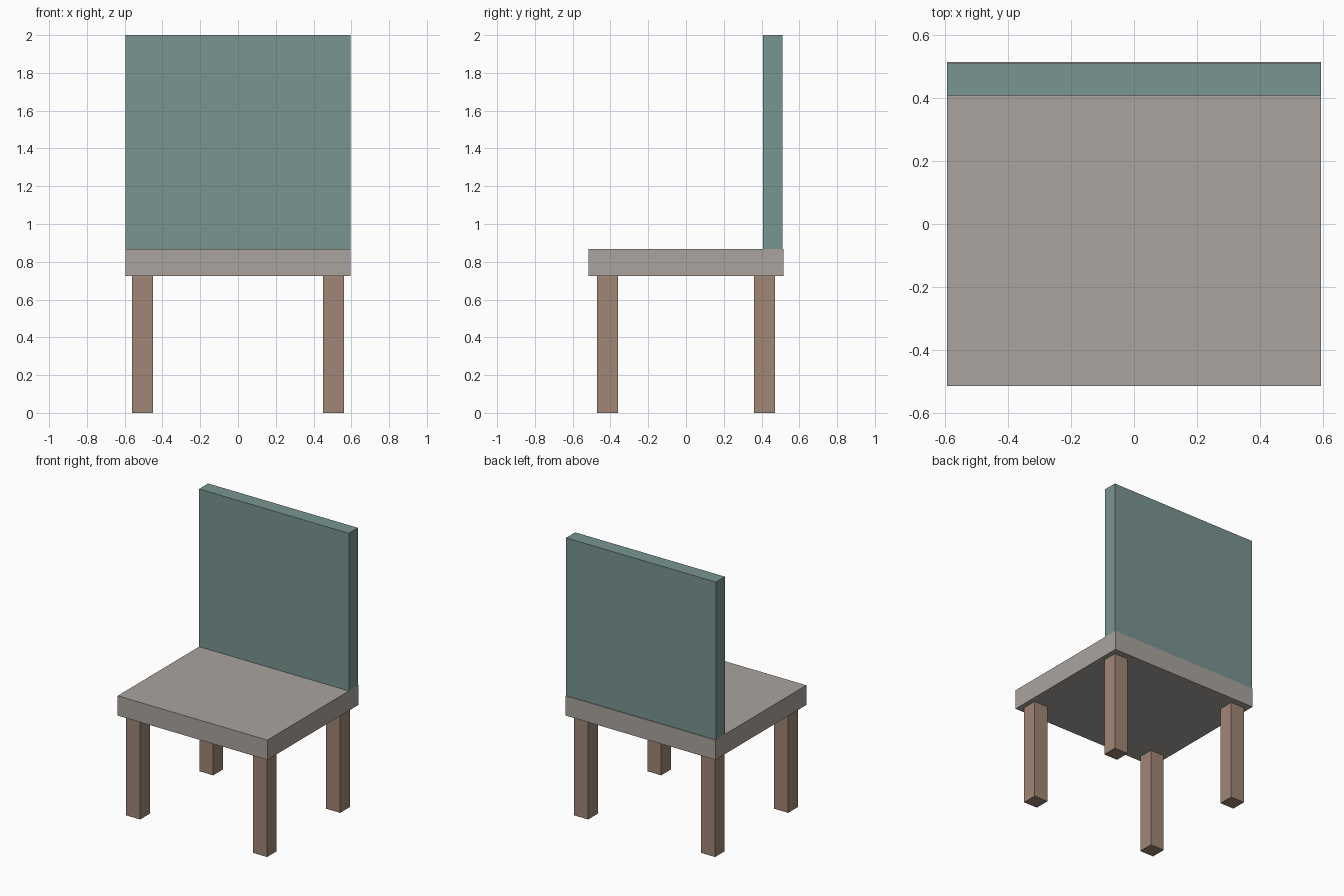
import bpy

if "Cube" in bpy.data.objects:
    bpy.data.objects.remove(bpy.data.objects["Cube"])


def material(name, color):
    mat = bpy.data.materials.new(name)
    mat.diffuse_color = color
    mat.use_nodes = True
    mat.node_tree.nodes["Principled BSDF"].inputs["Base Color"].default_value = mat.diffuse_color
    return mat


def box(name, x, y, z, mat):
    """Axis-aligned box from (min, max) ranges."""
    bpy.ops.mesh.primitive_cube_add(size=1, location=[sum(r) / 2 for r in (x, y, z)])
    ob = bpy.context.object
    ob.name = name
    ob.scale = [r[1] - r[0] for r in (x, y, z)]
    bpy.ops.object.transform_apply(location=False, rotation=False, scale=True)
    ob.data.materials.append(mat)
    return ob


wood = material("wood", (0.35, 0.24, 0.18, 1))
cushion = material("seat_fabric", (0.40, 0.37, 0.34, 1))
teal = material("back_fabric", (0.19, 0.30, 0.28, 1))

SEAT_BOTTOM, SEAT_TOP = 0.725, 0.867

# Seat slab and upright back panel, set just inside the rear edge
box("seat", (-0.595, 0.595), (-0.516, 0.516), (SEAT_BOTTOM, SEAT_TOP), cushion)
box("backrest", (-0.595, 0.595), (0.408, 0.511), (SEAT_TOP, 2.0), teal)

# Four square legs
for side, sx in (("left", -1), ("right", 1)):
    for end, sy in (("front", -1), ("back", 1)):
        box(f"{end}_{side}_leg",
            sorted((sx * 0.449, sx * 0.560)),
            sorted((sy * 0.360, sy * 0.470)),
            (0, SEAT_BOTTOM), wood)
